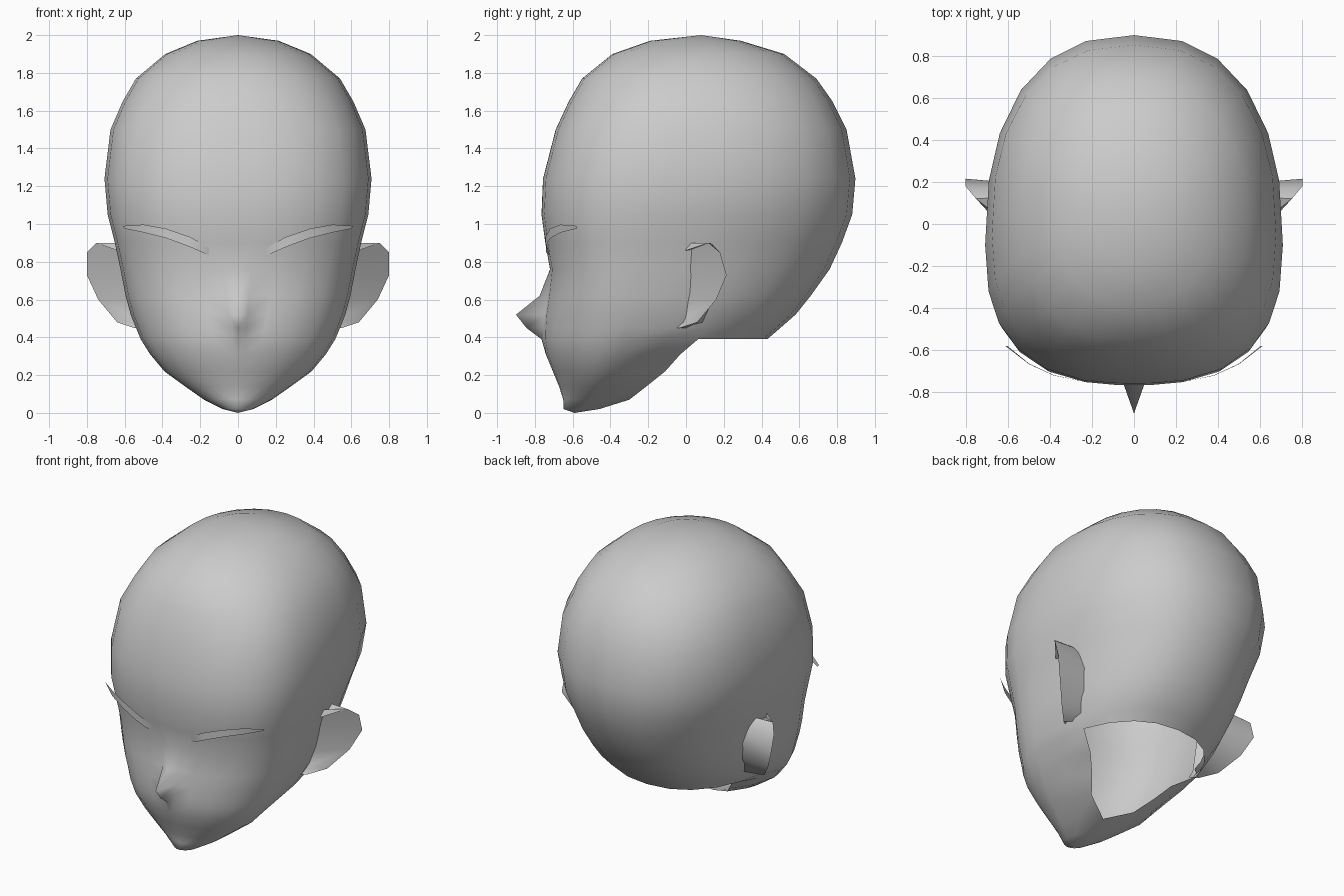
import bpy, bmesh
from math import sin, cos, radians

if "Cube" in bpy.data.objects:
    bpy.data.objects.remove(bpy.data.objects["Cube"])

skin = bpy.data.materials.new("plain grey")
skin.diffuse_color = (0.6, 0.6, 0.6, 1)
skin.use_nodes = True
skin.node_tree.nodes["Principled BSDF"].inputs["Base Color"].default_value = skin.diffuse_color


def make(name, bm):
    bmesh.ops.remove_doubles(bm, verts=bm.verts, dist=0.0005)
    me = bpy.data.meshes.new(name)
    bm.to_mesh(me)
    bm.free()
    ob = bpy.data.objects.new(name, me)
    bpy.context.collection.objects.link(ob)
    me.materials.append(skin)
    for p in me.polygons:
        p.use_smooth = True
    return ob


def bridge(bm, a, b):
    for i in range(len(a) - 1):
        bm.faces.new((a[i], a[i + 1], b[i + 1], b[i]))


# Half outline, angle 0 = face centre, 180 = back of head
FRONT = [0, 4, 14, 30, 47, 62, 76, 90]
BACK = [104, 118, 134, 150, 165, 180]
JAW = len(FRONT) + 2          # points that continue down into the jaw


def front_arc(z, yf, yc, w, p, nose):
    pts = []
    for d in FRONT:
        a = radians(d)
        pts.append((w * sin(a) ** (2 / p), yc - (yc - yf) * max(cos(a), 0) ** (2 / p), z))
    pts[0] = (0, yf - nose, z)
    return pts


def ring(z, yf, yb, w, yc, pf, pb, nose=0):
    pts = front_arc(z, yf, yc, w, pf, nose)
    for d in BACK:
        a = radians(d)
        pts.append((w * max(sin(a), 0) ** (2 / pb), yc + (yb - yc) * (-cos(a)) ** (2 / pb), z))
    pts[-1] = (0, yb, z)
    return pts


def jaw_arc(z, yf, w, yc, p, ex, ey):
    pts = front_arc(z, yf, yc, w, p, 0)
    pts.append((ex + (w - ex) * 0.68, yc + (ey - yc) * 0.55, z))
    pts.append((ex, ey, z))
    return pts


# Skull levels: z, front, back, half width, widest y, front and back squareness, nose
SKULL = [
    (0.39, -.755, .43, .515, -.33, 2.1, 2.3, .01),
    (0.45, -.755, .50, .540, -.31, 2.1, 2.3, .09),
    (0.52, -.750, .58, .568, -.28, 2.2, 2.3, .15),
    (0.62, -.735, .66, .595, -.26, 2.3, 2.3, .04),
    (0.76, -.720, .76, .622, -.24, 2.4, 2.3, 0),
    (0.90, -.745, .825, .652, -.20, 2.5, 2.3, 0),
    (1.05, -.765, .88, .690, -.15, 2.6, 2.35, 0),
    (1.24, -.757, .897, .707, -.10, 2.6, 2.4, 0),
    (1.50, -.690, .85, .675, -.05, 2.6, 2.4, 0),
    (1.65, -.620, .775, .610, 0, 2.5, 2.3, 0),
    (1.77, -.550, .69, .540, .03, 2.4, 2.2, 0),
    (1.90, -.390, .52, .385, .06, 2.2, 2.1, 0),
    (1.97, -.190, .29, .215, .08, 2.0, 2.0, 0),
]
# Jaw levels: z, front, half width, widest y, squareness, neck edge x and y
JAWS = [
    (0.31, -.742, .465, -.36, 2.1, .33, -.03),
    (0.22, -.705, .390, -.41, 2.0, .25, -.11),
    (0.14, -.672, .280, -.46, 2.0, .17, -.21),
    (0.07, -.650, .180, -.50, 1.9, 0, -.30),
    (0.02, -.648, .080, -.56, 1.9, 0, -.46),
]

# Head: one half built from levels, then mirrored; the neck stays open
bm = bmesh.new()
levels = [[bm.verts.new(p) for p in ring(*r)] for r in SKULL]
for lo, hi in zip(levels, levels[1:]):
    bridge(bm, lo, hi)
crown = bm.verts.new((0, .08, 2.0))
for a, b in zip(levels[-1], levels[-1][1:]):
    bm.faces.new((a, b, crown))
upper = levels[0][:JAW]
for r in JAWS:
    lower = [bm.verts.new(p) for p in jaw_arc(*r)]
    bridge(bm, lower, upper)
    upper = lower
chin = bm.verts.new((0, -.59, 0))
for a, b in zip(upper, upper[1:]):
    bm.faces.new((chin, b, a))
half = bm.faces[:] + bm.edges[:] + bm.verts[:]
bmesh.ops.mirror(bm, geom=half, axis='X', merge_dist=0.0005)
bmesh.ops.recalc_face_normals(bm, faces=bm.faces)
make("head", bm)

# Ear: outer rim, with front and back sheets running into the head
RIM = [(.64, 0, .86), (.75, .12, .90), (.80, .18, .85), (.80, .215, .73),
       (.74, .16, .60), (.64, .06, .48), (.55, -.03, .45)]
# Brow: upper edge and lower edge as x, y, z
UP = [(.135, -.715, .83), (.155, -.735, .875), (.25, -.745, .93), (.38, -.72, .975),
      (.50, -.665, .997), (.61, -.58, .99)]
LOW = [(.135, -.715, .825), (.19, -.74, .85), (.27, -.742, .885), (.38, -.718, .925),
       (.50, -.662, .955), (.60, -.58, .975)]

for side, s in (("right", 1), ("left", -1)):
    bm = bmesh.new()
    rim = [bm.verts.new((s * x, y, z)) for x, y, z in RIM]
    fore = [bm.verts.new((s * (.5 + .15 * (z - .45)), min(y, 0) - .03, z)) for x, y, z in RIM]
    rear = [bm.verts.new((s * (.46 + .15 * (z - .45)), .6 * y + .06, z)) for x, y, z in RIM]
    bridge(bm, rim, fore)
    bridge(bm, rear, rim)
    bmesh.ops.recalc_face_normals(bm, faces=bm.faces)
    ob = make(side + "_ear", bm)
    bpy.context.view_layer.objects.active = ob
    ob.select_set(True)
    bpy.ops.object.shade_smooth_by_angle(angle=radians(50))
    ob.select_set(False)

    bm = bmesh.new()
    up = [bm.verts.new((s * x, y, z)) for x, y, z in UP]
    low = [bm.verts.new((s * x, y, z)) for x, y, z in LOW]
    bridge(bm, *((low, up) if s > 0 else (up, low)))
    make(side + "_brow", bm)
